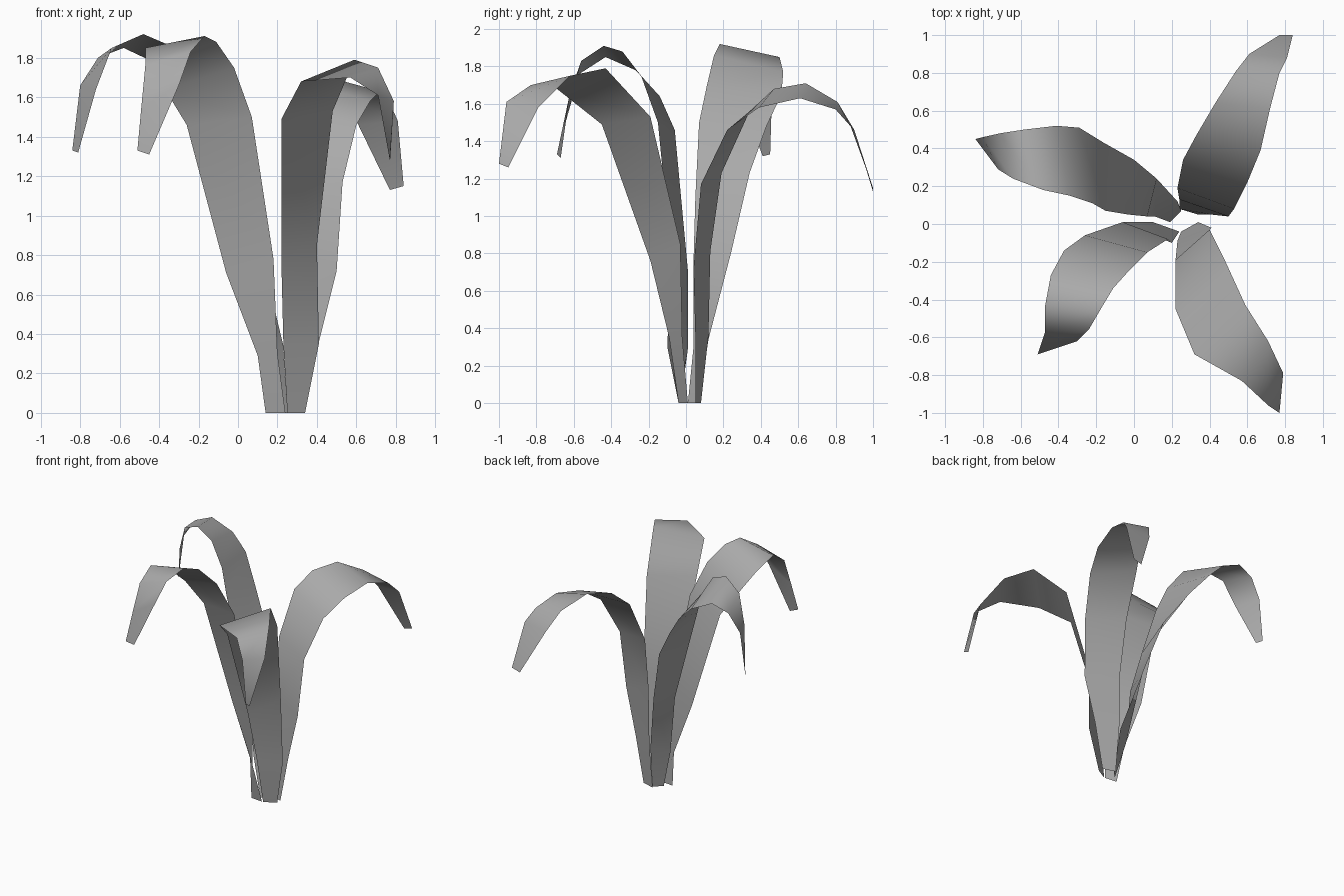
import bpy
import bmesh

# Start from a scene without the default cube
default_cube = bpy.data.objects.get("Cube")
if default_cube is not None:
    bpy.data.objects.remove(default_cube, do_unlink=True)


def make_material(name, colour):
    material = bpy.data.materials.new(name)
    material.use_nodes = True
    material.diffuse_color = colour
    shader = material.node_tree.nodes["Principled BSDF"]
    shader.inputs["Base Color"].default_value = colour
    shader.inputs["Roughness"].default_value = 0.8
    return material


def make_leaf(name, left_rail, right_rail, material):
    """Bridge two edge rails, running from root to tip, into one leaf blade."""
    builder = bmesh.new()
    left_verts = [builder.verts.new(point) for point in left_rail]
    right_verts = [builder.verts.new(point) for point in right_rail]
    for lower in range(len(left_verts) - 1):
        upper = lower + 1
        face = builder.faces.new((left_verts[lower], right_verts[lower],
                                  right_verts[upper], left_verts[upper]))
        face.smooth = True
    mesh = bpy.data.meshes.new(name)
    builder.to_mesh(mesh)
    builder.free()
    mesh.materials.append(material)
    leaf = bpy.data.objects.new(name, mesh)
    bpy.context.collection.objects.link(leaf)
    return leaf


leaf_grey = make_material("leaf grey", (0.4, 0.4, 0.4, 1))

# Back left leaf, model's own left: wide blade arching towards the back
make_leaf(
    "back_left_leaf",
    left_rail=[(.24, .08, 0), (.24, .12, .36), (.24, .13, .81),
               (.23, .19, 1.23), (.26, .34, 1.56), (.33, .47, 1.68),
               (.43, .64, 1.71), (.54, .81, 1.61), (.61, .9, 1.46),
               (.77, 1, 1.13)],
    right_rail=[(.34, .05, 0), (.41, .05, .36), (.5, .04, .72),
                (.53, .08, 1.17), (.6, .22, 1.46), (.67, .39, 1.58),
                (.72, .61, 1.63), (.77, .8, 1.57), (.81, .88, 1.48),
                (.84, 1, 1.15)],
    material=leaf_grey)

# Back right leaf: the tallest blade, drooping sideways
make_leaf(
    "back_right_leaf",
    left_rail=[(.19, .01, 0), (.11, .04, .3), (.07, .04, .75),
               (-.03, .05, 1.1), (-.15, .07, 1.5), (-.22, .11, 1.69),
               (-.34, .15, 1.86), (-.48, .18, 1.92), (-.64, .24, 1.85),
               (-.72, .29, 1.64), (-.81, .41, 1.32)],
    right_rail=[(.25, .07, 0), (.23, .12, .34), (.12, .24, .8),
                (0, .34, 1.23), (-.16, .43, 1.48), (-.29, .51, 1.65),
                (-.41, .52, 1.77), (-.58, .5, 1.85), (-.71, .48, 1.8),
                (-.8, .46, 1.66), (-.84, .45, 1.33)],
    material=leaf_grey)

# Front right leaf: curls forward near its tip
make_leaf(
    "front_right_leaf",
    left_rail=[(.24, -.04, 0), (.2, -.1, .3), (.18, -.08, .78),
               (.07, -.15, 1.5), (-.02, -.24, 1.75), (-.11, -.34, 1.88),
               (-.17, -.44, 1.91), (-.24, -.56, 1.83), (-.3, -.62, 1.66),
               (-.45, -.67, 1.31)],
    right_rail=[(.14, -.03, 0), (.1, .01, .29), (-.06, .01, .71),
                (-.26, -.06, 1.46), (-.37, -.14, 1.64), (-.44, -.27, 1.78),
                (-.47, -.43, 1.85), (-.47, -.57, 1.76), (-.49, -.63, 1.55),
                (-.51, -.69, 1.33)],
    material=leaf_grey)

# Front left leaf: broad blade reaching furthest forward
make_leaf(
    "front_left_leaf",
    left_rail=[(.34, .01, 0), (.41, -.02, .35), (.4, -.03, .85),
               (.48, -.19, 1.53), (.59, -.43, 1.79), (.71, -.62, 1.75),
               (.79, -.79, 1.58), (.77, -.95, 1.26)],
    right_rail=[(.25, -.04, 0), (.23, -.09, .35), (.22, -.19, .76),
                (.22, -.45, 1.49), (.32, -.69, 1.68), (.57, -.83, 1.7),
                (.71, -.96, 1.61), (.77, -1, 1.28)],
    material=leaf_grey)
